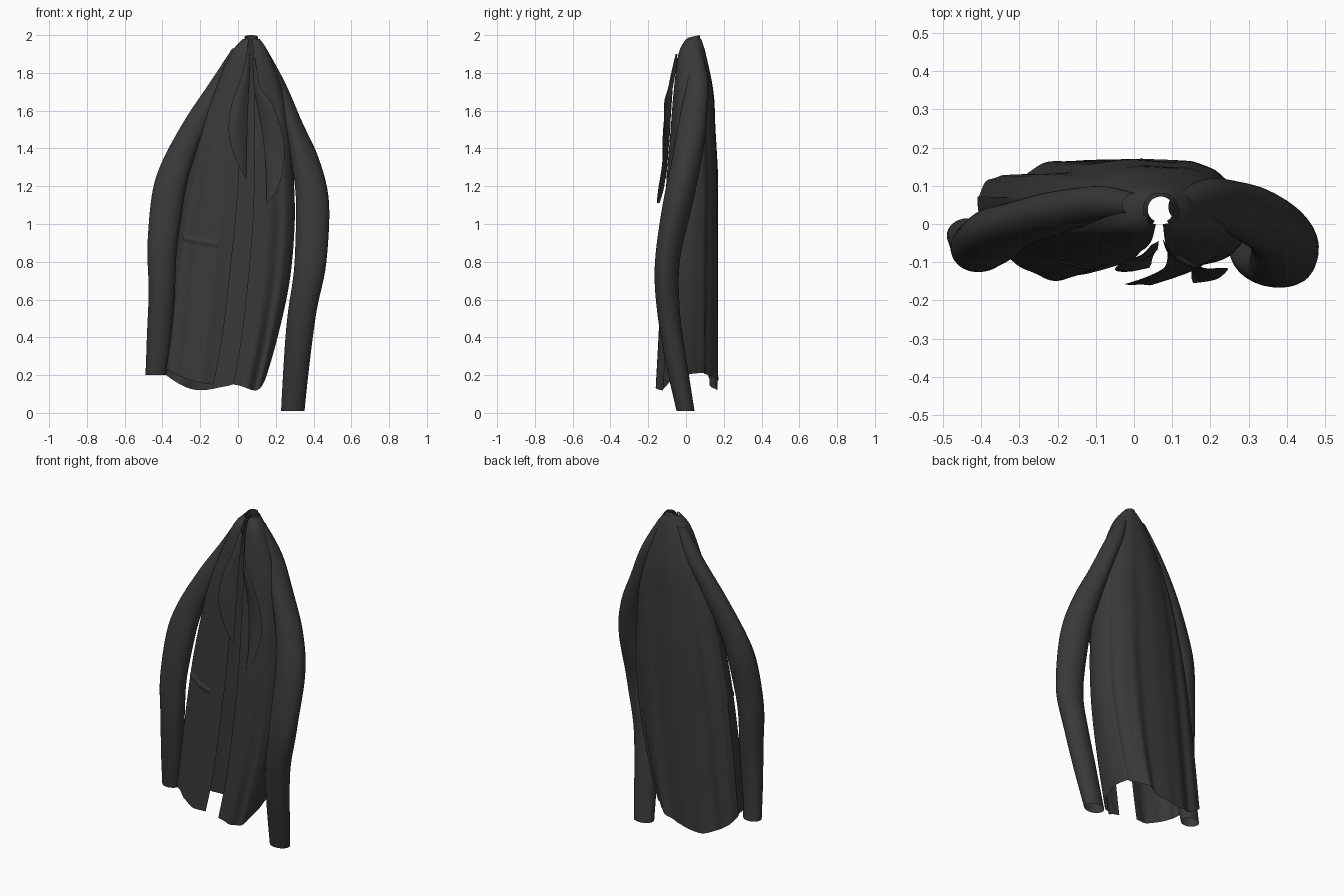
import bpy, bmesh, math
from math import pi, sin, cos

old = bpy.data.objects.get("Cube")
if old:
    bpy.data.objects.remove(old, do_unlink=True)

cloth = bpy.data.materials.new("charcoal_cloth")
cloth.use_nodes = True
colour = (0.04, 0.04, 0.04, 1)
cloth.diffuse_color = colour
cloth.node_tree.nodes["Principled BSDF"].inputs["Base Color"].default_value = colour


def blend(rows, t):
    """Smooth curve through the rows, t from 0 to 1."""
    s = min(max(t, 0), 1) * (len(rows) - 1)
    i = min(int(s), len(rows) - 2)
    f = s - i
    a, b, c, d = (rows[min(max(i + k, 0), len(rows) - 1)] for k in (-1, 0, 1, 2))
    return [q + f * (r - p) / 2 + f * f * (2 * p - 5 * q + 4 * r - w) / 2
            + f ** 3 * (3 * q - p - 3 * r + w) / 2
            for p, q, r, w in zip(a, b, c, d)]


def sheet(name, point, nu, nv, closed=False):
    """Cloth surface from point(u, v), with u and v from 0 to 1."""
    bm = bmesh.new()
    grid = [[bm.verts.new(point(i / nu, j / nv)) for i in range(nu if closed else nu + 1)]
            for j in range(nv + 1)]
    for low, high in zip(grid, grid[1:]):
        for i in range(nu):
            k = (i + 1) % len(low)
            bm.faces.new((low[i], low[k], high[k], high[i]))
    bmesh.ops.recalc_face_normals(bm, faces=bm.faces)
    mesh = bpy.data.meshes.new(name)
    bm.to_mesh(mesh)
    bm.free()
    mesh.materials.append(cloth)
    ob = bpy.data.objects.new(name, mesh)
    bpy.context.collection.objects.link(ob)
    bpy.ops.object.select_all(action="DESELECT")
    ob.select_set(True)
    bpy.context.view_layer.objects.active = ob
    bpy.ops.object.shade_smooth_by_angle(angle=math.radians(50))


# Body: height, right side, left side, front opening, front y, back y
BODY = [(1.98, .025, .115, .07, .0, .08),
        (1.90, -.04, .165, .068, -.04, .105),
        (1.70, -.13, .24, .064, -.065, .145),
        (1.50, -.21, .28, .06, -.08, .155),
        (1.25, -.27, .295, .055, -.1, .168),
        (1.00, -.32, .30, .045, -.115, .168),
        (.70, -.36, .275, .02, -.13, .168),
        (.40, -.39, .215, -.01, -.145, .168),
        (.15, -.41, .15, -.05, -.16, .168)]
# Hem offset from the front right edge, round the back, to the front left edge
HEM = [(.0,), (.05,), (.11,), (.04,), (-.03,), (.03,), (.06,), (.04,), (-.03,), (.0,)]


def body(u, v):
    z, right, left, gap, front, back = blend(BODY, v)
    a = 2 * pi * (.012 + .976 * u)
    c, s = cos(a), sin(a)
    side = abs(s) ** .8
    drop = max(0, v - .15)
    power = .7 if c > 0 else 1.15
    y = (front + back) / 2 - (back - front) / 2 * math.copysign(abs(c) ** power, c)
    if a < pi:
        # The right half hangs further back than the left
        base = gap - (.008 + .032 * v ** 3) * max(c, 0)
        x = base + (right - base) * side
        y += drop * (.075 * s ** 4 + .02 * max(c, 0))
    else:
        x = gap + (left - gap) * side
    # Hanging folds
    y += drop * .01 * sin(9 * a + 1.5 * v) + drop * .005 * sin(17 * a)
    z += blend(HEM, u)[0] * v ** 6
    return (x, y, z)


sheet("coat_body", body, 120, 50)

# Sleeves: height, inner x, outer x, front y, back y
RIGHT = [(1.93, .03, -.03, .02, .08),
         (1.75, -.04, -.148, .005, .1),
         (1.55, -.14, -.28, -.025, .085),
         (1.35, -.23, -.39, -.06, .06),
         (1.15, -.28, -.455, -.095, .04),
         (.90, -.32, -.478, -.122, .015),
         (.65, -.335, -.475, -.125, .005),
         (.40, -.355, -.483, -.10, .0),
         (.20, -.38, -.49, -.075, .015)]
LEFT = [(1.93, .09, .15, .01, .08),
        (1.75, .15, .248, .0, .12),
        (1.55, .22, .333, -.035, .11),
        (1.35, .275, .424, -.075, .085),
        (1.10, .305, .481, -.125, .03),
        (.80, .30, .467, -.168, -.035),
        (.55, .268, .42, -.155, -.035),
        (.30, .245, .384, -.115, .0),
        (.01, .228, .352, -.05, .045)]


def sleeve(name, rows):
    def point(u, v):
        z, inner, outer, front, back = blend(rows, v)
        a = 2 * pi * u
        r = 1 + .04 * sin(3 * a + 5 * v) * sin(pi * v)
        r += .02 * sin(28 * v + 2 * cos(a)) * sin(pi * v)
        return ((inner + outer) / 2 + (outer - inner) / 2 * cos(a) * r,
                (front + back) / 2 + (back - front) / 2 * sin(a) * r, z)
    sheet(name, point, 32, 48, closed=True)


sleeve("right_sleeve", RIGHT)
sleeve("left_sleeve", LEFT)

# Lapels: height, inner x, outer x, inner y, outer y
LAPEL_R = [(1.90, .065, .045, -.045, -.055),
           (1.78, .062, .02, -.065, -.08),
           (1.65, .055, -.03, -.075, -.10),
           (1.50, .05, -.05, -.085, -.12),
           (1.36, .047, -.02, -.095, -.125),
           (1.24, .045, .04, -.105, -.115)]
LAPEL_L = [(1.88, .075, .09, -.04, -.06),
           (1.72, .085, .12, -.07, -.095),
           (1.64, .10, .18, -.08, -.115),
           (1.48, .13, .235, -.085, -.115),
           (1.34, .145, .245, -.10, -.12),
           (1.20, .15, .215, -.115, -.145),
           (1.11, .15, .155, -.14, -.155)]


def lapel(name, rows):
    def point(u, v):
        z, x0, x1, y0, y1 = blend(rows, v)
        return (x0 + (x1 - x0) * u, y0 + (y1 - y0) * u - .015 * sin(pi * u) * sin(pi * v), z)
    sheet(name, point, 8, 30)


lapel("right_lapel", LAPEL_R)
lapel("left_lapel", LAPEL_L)


# Collar band round the open neck
def collar(u, v):
    a = 2 * pi * (.08 + .84 * u)
    r = .034 + .012 * v
    return (.07 - r * sin(a), .038 - r * cos(a), 1.985 - .05 * v + .015 * sin(a / 2) ** 2)


sheet("collar", collar, 32, 5)


# Pocket flap laid over the right front
def flap(u, v):
    x, y, z = body(.035 + .12 * u, .65 + .018 * v)
    puff = .01 * sin(pi * min(max(v, .1), .9))
    return (x, y - puff, z - .03 * (1 - u))


sheet("pocket_flap", flap, 20, 6)
